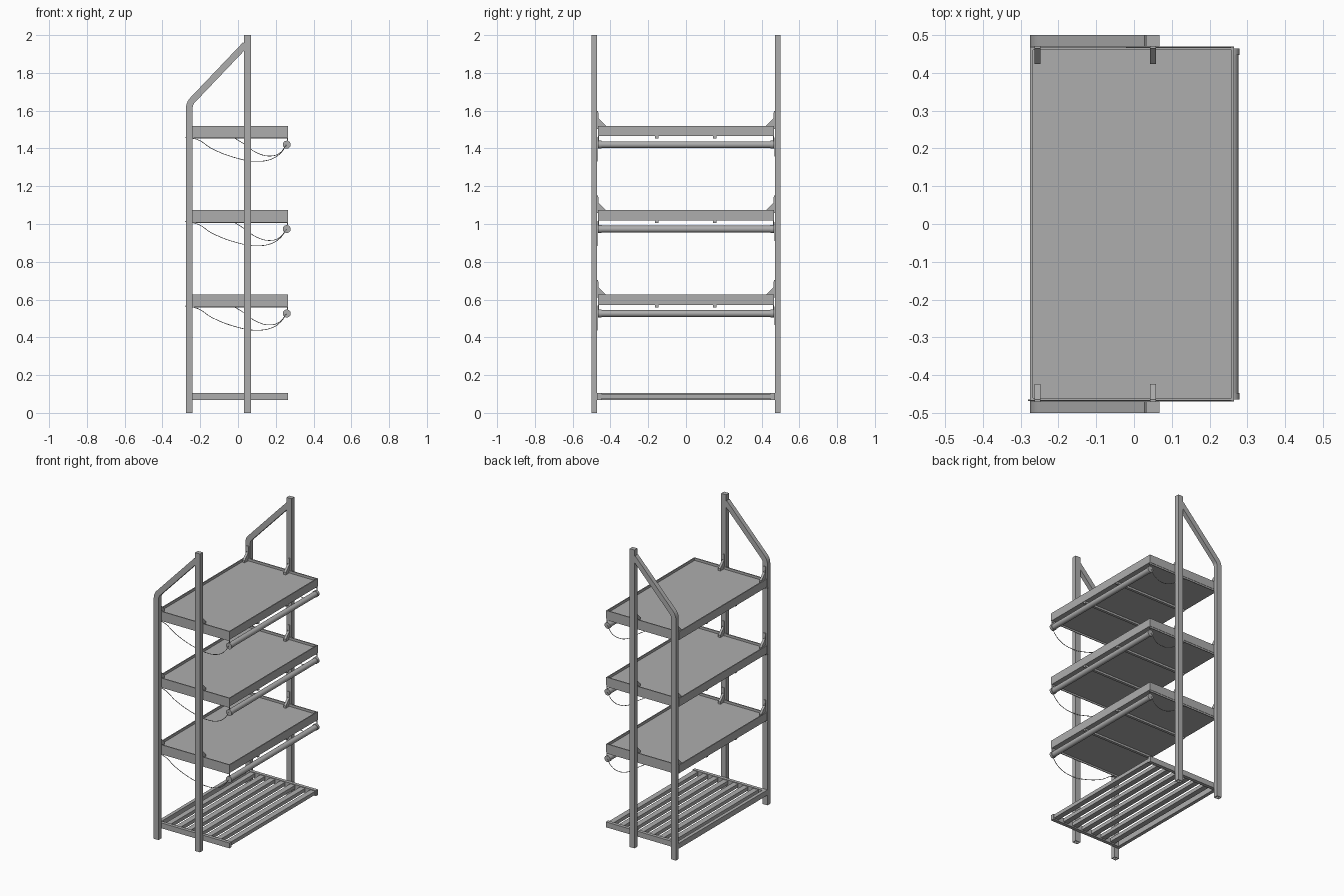
import bpy, bmesh, math
from mathutils import Vector

cube = bpy.data.objects.get("Cube")
if cube:
    bpy.data.objects.remove(cube, do_unlink=True)

GREY = (0.42, 0.42, 0.42, 1)
metal = bpy.data.materials.new("grey metal")
metal.use_nodes = True
metal.diffuse_color = GREY
metal.node_tree.nodes["Principled BSDF"].inputs["Base Color"].default_value = GREY


def finish(name, bm):
    """Turn a bmesh into a named grey object."""
    bmesh.ops.recalc_face_normals(bm, faces=bm.faces)
    mesh = bpy.data.meshes.new(name)
    bm.to_mesh(mesh)
    bm.free()
    mesh.materials.append(metal)
    obj = bpy.data.objects.new(name, mesh)
    bpy.context.collection.objects.link(obj)
    return obj


def box_mesh(x, y, z):
    bm = bmesh.new()
    bmesh.ops.create_cube(bm, size=1)
    for v in bm.verts:
        v.co = [r[0] + (c + 0.5) * (r[1] - r[0]) for c, r in zip(v.co, (x, y, z))]
    return bm


def box(name, x, y, z):
    return finish(name, box_mesh(x, y, z))


def recess(bm, direction, width, depth):
    """Inset the face pointing along direction and sink it inward."""
    bm.normal_update()
    face = max(bm.faces, key=lambda f: f.normal.dot(Vector(direction)))
    bmesh.ops.inset_region(bm, faces=[face], thickness=width)
    sunk = bmesh.ops.extrude_discrete_faces(bm, faces=[face])["faces"][0]
    bmesh.ops.translate(bm, verts=sunk.verts, vec=Vector(direction) * -depth)


def prism(points, offset):
    bm = bmesh.new()
    face = bm.faces.new([bm.verts.new(p) for p in points])
    out = bmesh.ops.extrude_face_region(bm, geom=[face])["geom"]
    bmesh.ops.translate(bm, vec=offset, verts=[g for g in out if isinstance(g, bmesh.types.BMVert)])
    return bm


def rod(name, radius, x, z, y0, y1):
    bpy.ops.mesh.primitive_cylinder_add(vertices=24, radius=radius, depth=y1 - y0,
                                        location=(x, (y0 + y1) / 2, z), rotation=(math.pi / 2, 0, 0))
    obj = bpy.context.object
    obj.name = name
    obj.data.materials.append(metal)
    bpy.ops.object.shade_smooth_by_angle(angle=math.radians(40))


def cable(name, points):
    curve = bpy.data.curves.new(name, "CURVE")
    curve.dimensions = "3D"
    curve.bevel_depth = 0.002
    curve.bevel_resolution = 1
    curve.resolution_u = 8
    spline = curve.splines.new("BEZIER")
    spline.bezier_points.add(len(points) - 1)
    for bp, p in zip(spline.bezier_points, points):
        bp.co = p
        bp.handle_left_type = bp.handle_right_type = "AUTO"
    curve.materials.append(metal)
    bpy.context.collection.objects.link(bpy.data.objects.new(name, curve))


# Side frames: straight post plus a post that bends into a sloping brace
HALF = 0.0175
BACK, BEND, RADIUS = -0.2575, 1.638, 0.06
slope = math.atan(1.05)
turn = math.pi / 2 - slope
start = BEND - RADIUS * math.tan(turn / 2)
path = [(BACK, 0, 0)]
for i in range(9):
    a = turn * i / 8
    path.append((BACK + RADIUS * (1 - math.cos(a)), start + RADIUS * math.sin(a), a))
path.append((0.04, BEND + (0.04 - BACK) * 1.05, turn))

for side, label in ((-1, "front"), (1, "rear")):
    y0, y1 = sorted((side * 0.47, side * 0.5))
    outer = [(x - HALF * math.cos(a), y0, z + HALF * math.sin(a)) for x, z, a in path]
    inner = [(x + HALF * math.cos(a), y0, z - HALF * math.sin(a)) for x, z, a in path]
    bent = prism(outer + inner[::-1], (0, y1 - y0, 0))
    recess(bent, (0, 0, -1), 0.005, -0.0 + 0.2)
    finish(label + "_bent_post", bent)
    post = box_mesh((0.032, 0.068), (y0, y1), (0, 2))
    recess(post, (0, 0, -1), 0.005, 0.2)
    finish(label + "_straight_post", post)

# Tray shelves with brackets, rails, lamp tube and cables
for n, top in enumerate((0.626, 1.073, 1.52), 1):
    tag = f"_{n}"
    bottom = top - 0.054
    tray = box_mesh((-0.275, 0.265), (-0.467, 0.467), (bottom, top))
    recess(tray, (0, 0, 1), 0.01, 0.016)
    finish("tray" + tag, tray)

    for y in (-0.155, 0.152):
        box("under_rail" + tag, (-0.265, 0.262), (y - 0.009, y + 0.009), (bottom - 0.013, bottom))

    tube_z = top - 0.1
    rod("lamp_tube" + tag, 0.018, 0.258, tube_z, -0.45, 0.45)
    for side in (-1, 1):
        y0, y1 = sorted((side * 0.448, side * 0.465))
        rod("lamp_cap" + tag, 0.021, 0.258, tube_z, y0, y1)
        y0, y1 = sorted((side * 0.46, side * 0.465))
        box("lamp_hanger" + tag, (0.259, 0.264), (y0, y1), (tube_z, bottom))
        box("tray_lip" + tag, (-0.265, 0.262), (y0, y1), (bottom - 0.011, bottom))
        # Corner brackets rising from the tray to the posts
        profile = ((0.471, 0.078), (0.465, 0.078), (0.463, 0.04), (0.424, 0), (0.424, -0.016), (0.471, -0.016))
        for x in (-0.255, 0.05):
            finish("bracket" + tag, prism([(x - 0.008, side * y, top + z) for y, z in profile], (0.016, 0, 0)))

    # Drooping cables at each end
    drop = ((-0.28, -0.06), (-0.21, -0.075), (-0.14, -0.12), (0, -0.173), (0.09, -0.188),
            (0.18, -0.175), (0.23, -0.14), (0.256, -0.1))
    cable("long_cable" + tag, [(x, -0.467, top + z) for x, z in drop])
    drop = ((-0.02, -0.064), (0.03, -0.095), (0.1, -0.143), (0.17, -0.16), (0.22, -0.145), (0.256, -0.1))
    cable("short_cable" + tag, [(x, 0.467, top + z) for x, z in drop])

# Slatted bottom shelf
for side in (-1, 1):
    y0, y1 = sorted((side * 0.447, side * 0.47))
    box("shelf_end_rail", (-0.275, 0.265), (y0, y1), (0.068, 0.104))
box("shelf_back_rail", (-0.275, -0.252), (-0.447, 0.447), (0.068, 0.104))
for i in range(7):
    x = -0.205 + i * 0.0745
    box("shelf_slat", (x - 0.018, x + 0.018), (-0.447, 0.447), (0.076, 0.1))
